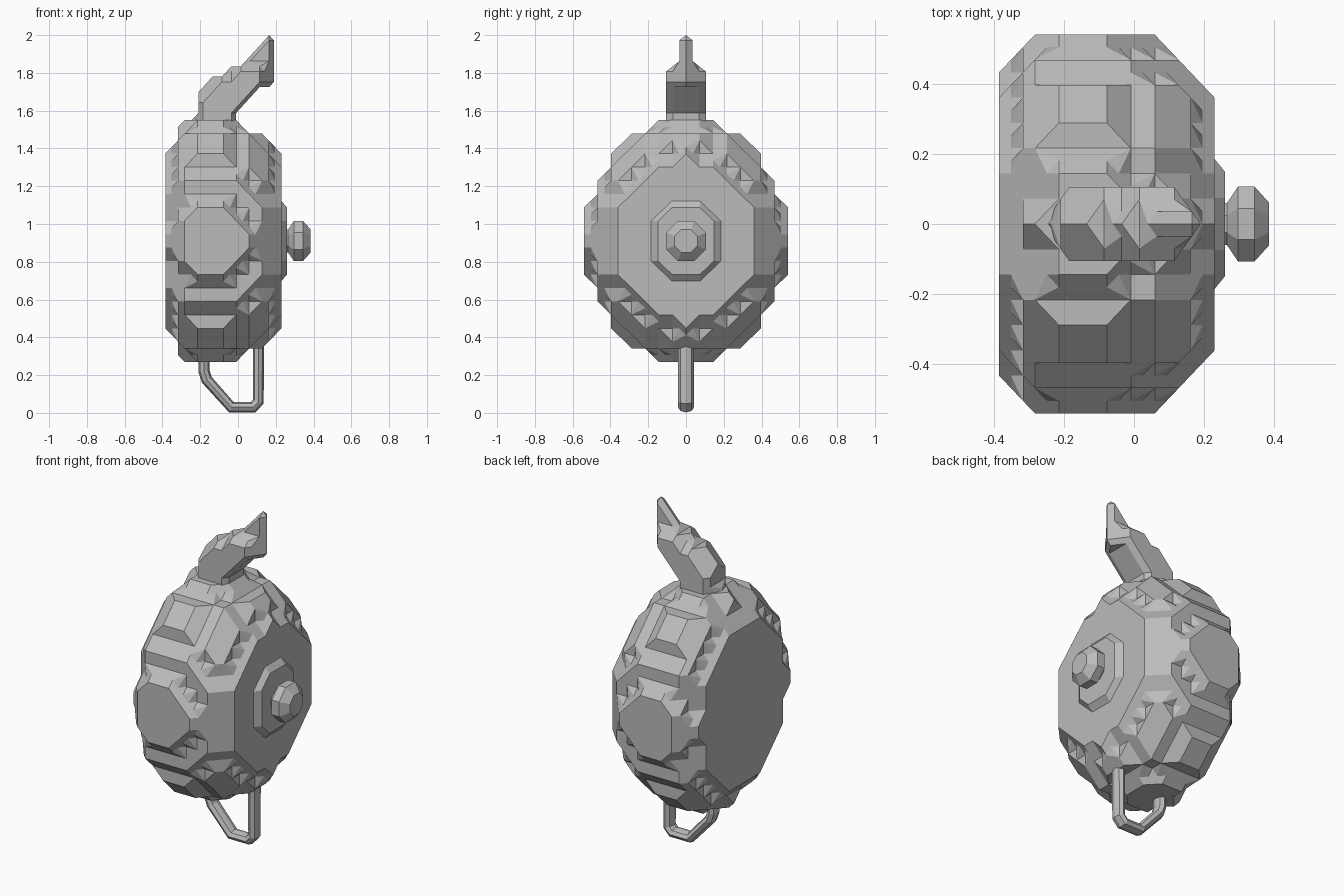
import bpy, bmesh
from math import sin, cos, pi, hypot
from itertools import product
from mathutils import Vector

if "Cube" in bpy.data.objects:
    bpy.data.objects.remove(bpy.data.objects["Cube"], do_unlink=True)

grey = bpy.data.materials.new("plain grey")
grey.use_nodes = True
colour = (0.5, 0.5, 0.5, 1)
grey.diffuse_color = colour
grey.node_tree.nodes["Principled BSDF"].inputs["Base Color"].default_value = colour

CORNERS = [Vector(c) for c in product((0, 1), repeat=3)]
MID_Z = 0.91    # height of the pot's own axis
cache = {}


def add_object(name, data):
    ob = bpy.data.objects.new(name, data)
    bpy.context.collection.objects.link(ob)
    data.materials.append(grey)
    return ob


def cell_surface(mask):
    """Triangles that close the filled corners of one grid cell."""
    if mask not in cache:
        full = [c for c, m in zip(CORNERS, mask) if m]
        empty = [c for c, m in zip(CORNERS, mask) if not m]
        points = full + [(a + b) / 2 for a in full for b in empty
                         if abs((a - b).length - 1) < 0.01]
        bm = bmesh.new()
        for p in points:
            bm.verts.new(p)
        bmesh.ops.convex_hull(bm, input=bm.verts[:])
        triangles = []
        for f in bm.faces:
            co = [v.co.copy() for v in f.verts]
            on_side = any(all(abs(p[i] - s) < 0.01 for p in co)
                          for i in range(3) for s in (0, 1))
            if not on_side:
                triangles.append(co)
        bm.free()
        cache[mask] = triangles
    return cache[mask]


def block_part(name, low, high, counts, inside):
    """Chamfered block surface of a solid, sampled on its own grid."""
    step = [(h - l) / n for l, h, n in zip(low, high, counts)]

    def place(p):
        return Vector([l + (i + 0.5) * s for l, i, s in zip(low, p, step)])

    solid = {p for p in product(*map(range, counts)) if inside(*place(p))}
    bm = bmesh.new()
    for cell in product(*[range(-1, n) for n in counts]):
        base = Vector(cell)
        mask = tuple(tuple(int(k) for k in base + c) in solid for c in CORNERS)
        if any(mask) and not all(mask):
            for tri in cell_surface(mask):
                bm.faces.new([bm.verts.new(place(base + p)) for p in tri])
    bmesh.ops.remove_doubles(bm, verts=bm.verts[:], dist=0.001)
    bmesh.ops.recalc_face_normals(bm, faces=bm.faces[:])
    bmesh.ops.dissolve_limit(bm, angle_limit=0.02, verts=bm.verts[:], edges=bm.edges[:])
    mesh = bpy.data.meshes.new(name)
    bm.to_mesh(mesh)
    bm.free()
    return add_object(name, mesh)


def along(points, t):
    """Linear interpolation through (t, value) pairs."""
    for (a, u), (b, v) in zip(points, points[1:]):
        if t <= b:
            return u + (v - u) * (t - a) / (b - a)
    return points[-1][1]


# Pot body, lying on its side with its axis along x
PROFILE = [(-0.42, 0.67), (-0.351, 0.81), (-0.283, 0.95), (-0.214, 1.0),
           (-0.077, 1.0), (0.059, 0.941), (0.128, 0.85), (0.196, 0.73), (0.23, 0.67)]
block_part("pot_body", (-0.385, -0.54, MID_Z - 0.64), (0.23, 0.54, MID_Z + 0.64),
           (9, 15, 18),
           lambda x, y, z: hypot(y / 0.54, (z - MID_Z) / 0.64) < along(PROFILE, x))

# Thin stepped lid disc
block_part("lid_disc", (0.2, -0.185, MID_Z - 0.212), (0.26, 0.185, MID_Z + 0.212),
           (1, 5, 6),
           lambda x, y, z: hypot(y / 0.185, (z - MID_Z) / 0.212) < 1.0)

# Spout: a tapering chain of balls
SPOUT = [(-0.12, 1.46, 0.12), (-0.11, 1.62, 0.12), (-0.02, 1.72, 0.105),
         (0.09, 1.79, 0.085), (0.155, 1.87, 0.06), (0.168, 1.98, 0.03)]


def in_spout(x, y, z):
    p = Vector((x, y, z))
    for (ax, az, ar), (bx, bz, br) in zip(SPOUT, SPOUT[1:]):
        a, b = Vector((ax, 0, az)), Vector((bx, 0, bz))
        d = b - a
        t = min(1, max(0, (p - a).dot(d) / d.length_squared))
        if (p - a - d * t).length < ar + (br - ar) * t:
            return True
    return False


block_part("spout", (-0.26, -0.105, 1.45), (0.19, 0.105, 2.0), (9, 3, 10), in_spout)

# Eight-sided lid knob
bm = bmesh.new()
rings = []
for x, r in [(0.24, 0.065), (0.265, 0.065), (0.296, 0.115), (0.344, 0.115), (0.385, 0.066)]:
    angles = [(k + 0.5) * pi / 4 for k in range(8)]
    rings.append([bm.verts.new((x, r * cos(a), MID_Z + r * sin(a))) for a in angles])
for one, two in zip(rings, rings[1:]):
    for k in range(8):
        j = (k + 1) % 8
        bm.faces.new((one[k], one[j], two[j], two[k]))
bm.faces.new(rings[0])
bm.faces.new(rings[-1])
bmesh.ops.recalc_face_normals(bm, faces=bm.faces[:])
mesh = bpy.data.meshes.new("lid_knob")
bm.to_mesh(mesh)
bm.free()
add_object("lid_knob", mesh)

# Handle loop, a bent faceted bar
curve = bpy.data.curves.new("handle", "CURVE")
curve.dimensions = "3D"
curve.bevel_depth = 0.03
curve.bevel_resolution = 2
curve.use_fill_caps = True
path = [(-0.18, 0.34), (-0.18, 0.22), (-0.165, 0.175), (-0.035, 0.03),
        (0.08, 0.03), (0.108, 0.06), (0.108, 0.42)]
spline = curve.splines.new("POLY")
spline.use_smooth = False
spline.points.add(len(path) - 1)
for point, (x, z) in zip(spline.points, path):
    point.co = (x, 0, z, 1)
handle = add_object("handle", curve)
handle.scale.y = 1.4
